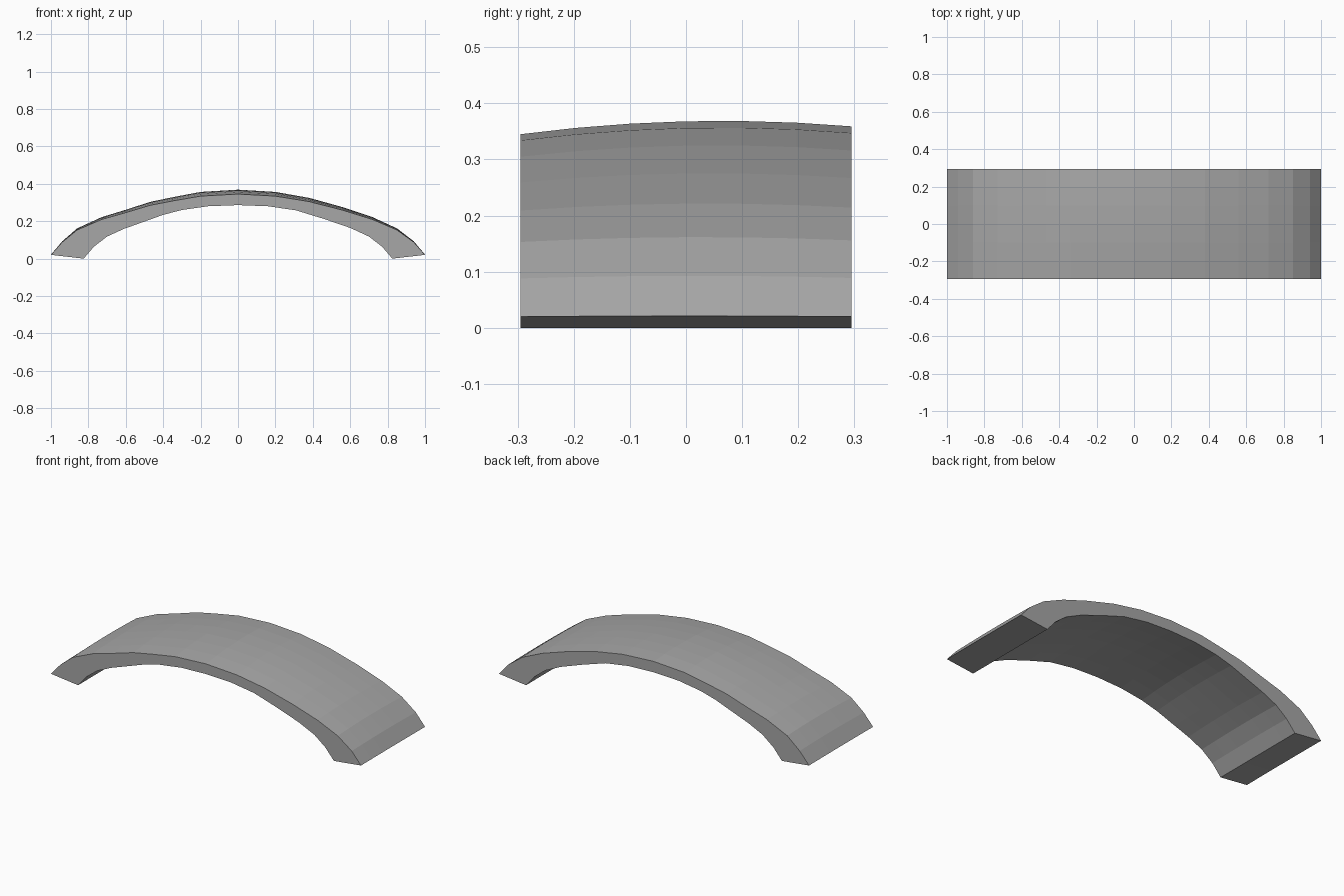
import bpy, bmesh

if "Cube" in bpy.data.objects:
    bpy.data.objects.remove(bpy.data.objects["Cube"])

HALF_DEPTH = 0.295
STEPS = 6

# Front cross-section, (x, z) from the left foot over the crown to the right foot
OUTER = [(-1, .022), (-.94, .09), (-.86, .155), (-.73, .211), (-.60, .248),
         (-.47, .287), (-.34, .312), (-.20, .336), (0, .347), (.20, .336), (.38, .307),
         (.56, .261), (.72, .211), (.85, .155), (.94, .09), (1, .022)]
INNER = [(-.825, .002), (-.77, .066), (-.70, .12), (-.61, .161), (-.52, .193),
         (-.40, .236), (-.30, .262), (-.16, .282), (0, .288), (.16, .282), (.31, .260),
         (.46, .214), (.60, .166), (.70, .12), (.77, .066), (.825, .002)]


def bulge(z, y):
    """Gentle crown along the depth, stronger towards the top."""
    v, t = y / HALF_DEPTH, z / 0.347
    return t * 0.016 * (1 - v * v) + t * t * 0.007 * (1 + v)


def build_arch():
    bm = bmesh.new()
    profile = OUTER + INNER[::-1]
    rings = []
    for i in range(STEPS + 1):
        y = -HALF_DEPTH + 2 * HALF_DEPTH * i / STEPS
        rings.append([bm.verts.new((x, y, z + bulge(z, y))) for x, z in profile])
    n, m = len(profile), len(OUTER)
    # Outer skin, inner skin and feet
    for a, b in zip(rings, rings[1:]):
        for j in range(n):
            k = (j + 1) % n
            bm.faces.new((a[j], a[k], b[k], b[j]))
    # Front and back end walls
    for r in (rings[0], rings[-1]):
        for j in range(m - 1):
            bm.faces.new((r[j], r[j + 1], r[n - 2 - j], r[n - 1 - j]))
    # Rest the feet exactly on the ground
    low = min(v.co.z for v in bm.verts)
    bmesh.ops.translate(bm, verts=bm.verts, vec=(0, 0, -low))
    bmesh.ops.recalc_face_normals(bm, faces=bm.faces)
    mesh = bpy.data.meshes.new("curved_arch")
    bm.to_mesh(mesh)
    bm.free()
    # Dark grey surface
    grey = bpy.data.materials.new("dark_grey")
    grey.diffuse_color = (0.385, 0.385, 0.385, 1)
    grey.use_nodes = True
    grey.node_tree.nodes["Principled BSDF"].inputs["Base Color"].default_value = grey.diffuse_color
    mesh.materials.append(grey)
    bpy.context.collection.objects.link(bpy.data.objects.new("curved_arch", mesh))


build_arch()
